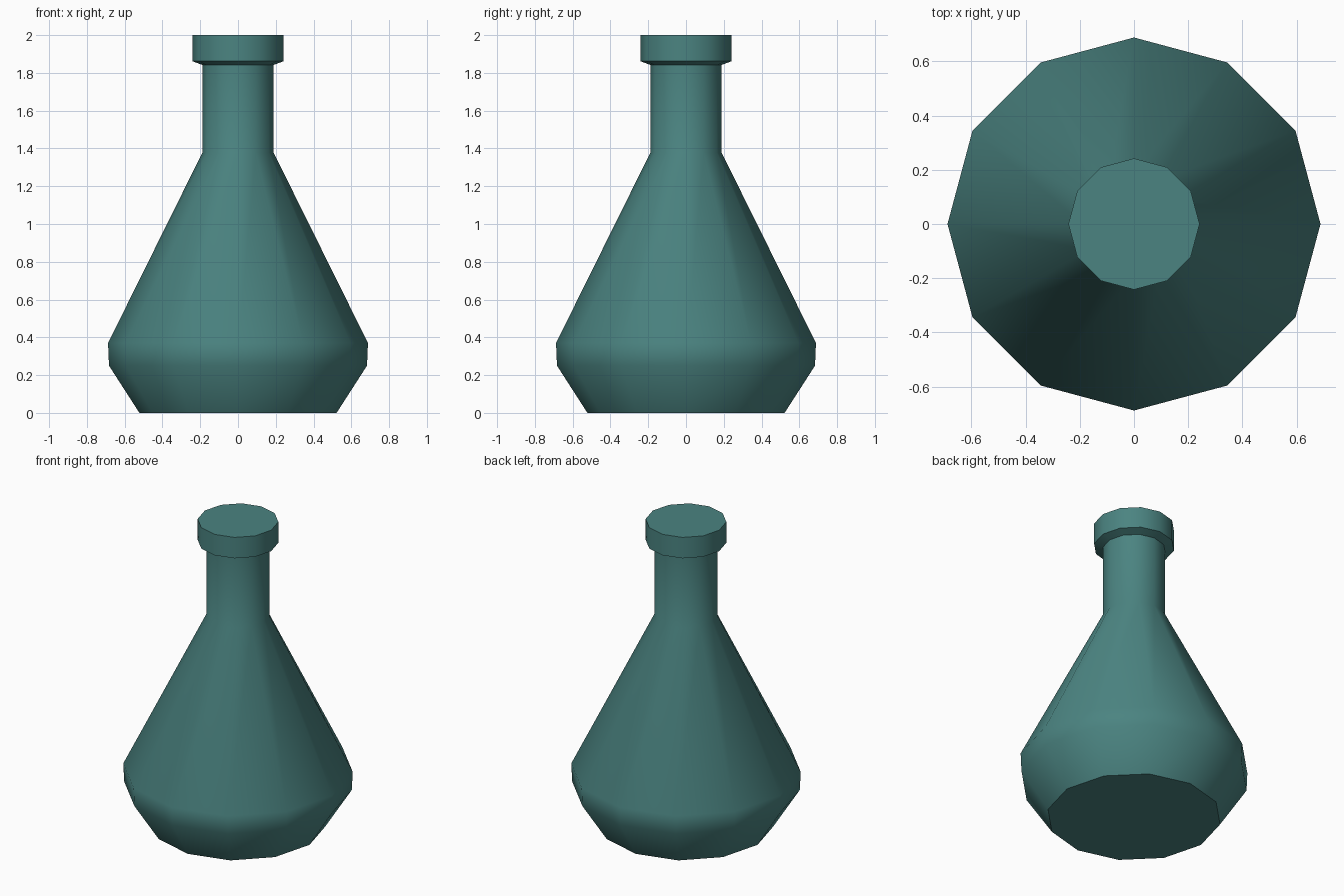
import bpy, bmesh, math

if "Cube" in bpy.data.objects:
    bpy.data.objects.remove(bpy.data.objects["Cube"])

SIDES = 12
# Outline of the flask as (radius, height), bottom to top
PROFILE = [
    (0.522, 0.0), (0.683, 0.25), (0.688, 0.37),   # base and belly
    (0.189, 1.377), (0.189, 1.842),               # shoulder and neck
    (0.242, 1.862), (0.242, 2.0),                 # lip
]

# Turn the outline into rings joined by quads
bm = bmesh.new()
rings = []
for r, z in PROFILE:
    rings.append([bm.verts.new((r * math.cos(math.tau * i / SIDES),
                                r * math.sin(math.tau * i / SIDES), z))
                  for i in range(SIDES)])
for low, high in zip(rings, rings[1:]):
    for i in range(SIDES):
        j = (i + 1) % SIDES
        bm.faces.new((low[i], low[j], high[j], high[i]))

# Flat bottom and closed top
bm.faces.new(rings[0][::-1])
bm.faces.new(rings[-1])

mesh = bpy.data.meshes.new("flask")
bm.to_mesh(mesh)
bm.free()
flask = bpy.data.objects.new("flask", mesh)
bpy.context.collection.objects.link(flask)

# Teal glass
teal = bpy.data.materials.new("teal_glass")
teal.diffuse_color = (0.07, 0.23, 0.22, 1.0)
teal.use_nodes = True
teal.node_tree.nodes["Principled BSDF"].inputs["Base Color"].default_value = teal.diffuse_color
mesh.materials.append(teal)

# Smooth walls, crisp rims
bpy.context.view_layer.objects.active = flask
flask.select_set(True)
bpy.ops.object.shade_smooth_by_angle(angle=math.radians(40))
